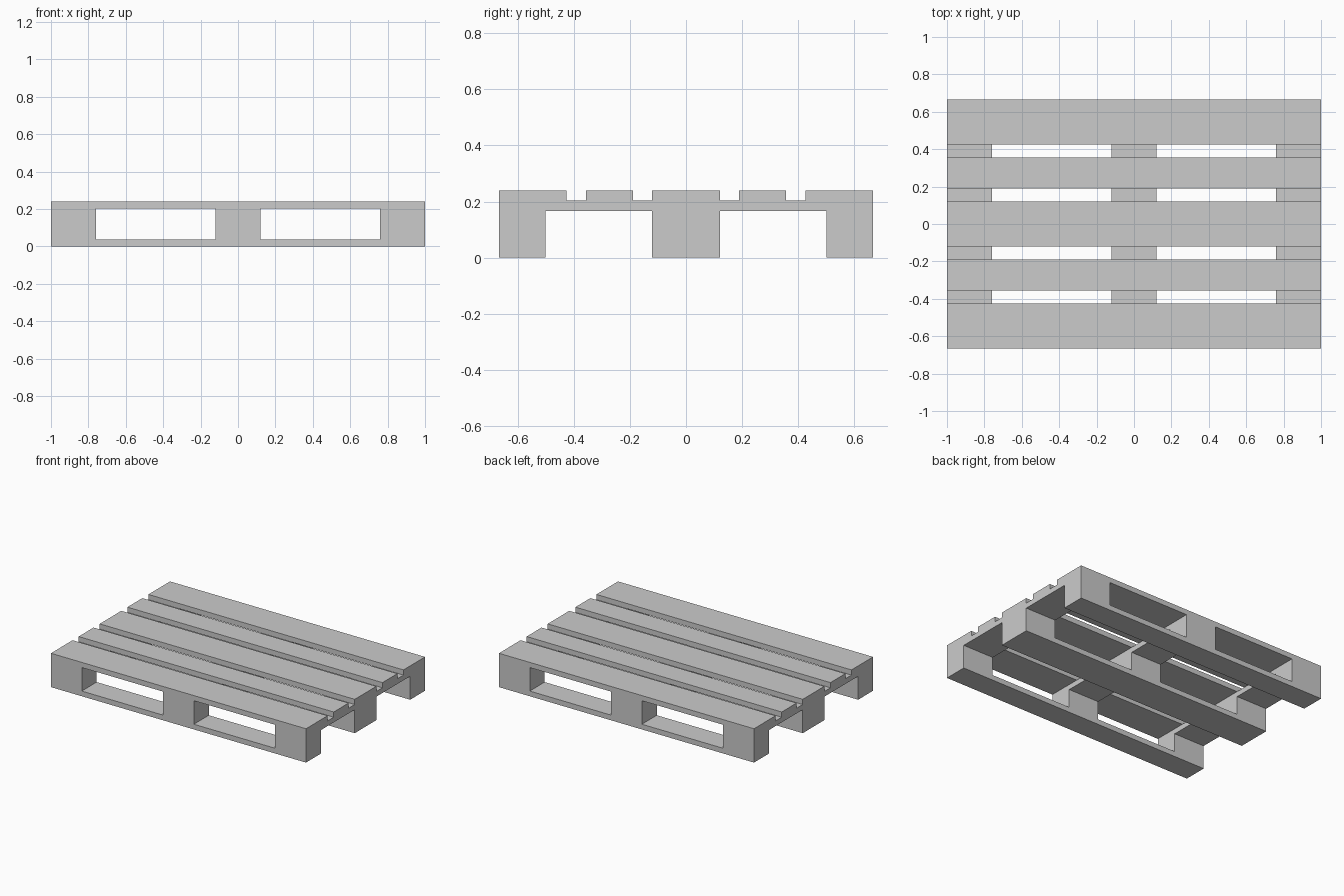
import bpy
import bmesh
from mathutils import Matrix, Vector

if "Cube" in bpy.data.objects:
    bpy.data.objects.remove(bpy.data.objects["Cube"])

LENGTH, WIDTH = 2.0, 1.3333
WIDE, NARROW = 0.2417, 0.1667            # board widths
BOARD = 0.0367                           # board thickness
Z_BLOCK, Z_CROSS, Z_DECK = BOARD, 0.1667, 0.2033


def box(name, x, y, z0, sx, sy, sz):
    """Box centred on x, y with its underside at z0."""
    bm = bmesh.new()
    bmesh.ops.create_cube(bm, size=1, matrix=Matrix.LocRotScale(
        None, None, Vector((sx, sy, sz))))
    mesh = bpy.data.meshes.new(name)
    bm.to_mesh(mesh)
    bm.free()
    obj = bpy.data.objects.new(name, mesh)
    obj.location = (x, y, z0 + sz / 2)
    bpy.context.collection.objects.link(obj)
    return obj


x_end = (LENGTH - WIDE) / 2
y_side = (WIDTH - NARROW) / 2
y_edge = (WIDTH - WIDE) / 2
columns = [("left", -x_end), ("middle", 0), ("right", x_end)]
rows = [("front", -y_side, NARROW), ("centre", 0, WIDE), ("back", y_side, NARROW)]

# Bottom runners with three spacer blocks on each
for row, y, width in rows:
    box(f"{row}_runner", 0, y, 0, LENGTH, width, BOARD)
    for col, x in columns:
        box(f"{row}_{col}_block", x, y, Z_BLOCK, WIDE, width, Z_CROSS - Z_BLOCK)

# Cross boards joining the rows of blocks
for col, x in columns:
    box(f"{col}_cross_board", x, 0, Z_CROSS, WIDE, WIDTH, Z_DECK - Z_CROSS)

# Deck boards: wide at the edges and centre, narrow between
box("centre_deck_board", 0, 0, Z_DECK, LENGTH, WIDE, BOARD)
for side, s in (("front", -1), ("back", 1)):
    box(f"{side}_edge_deck_board", 0, s * y_edge, Z_DECK, LENGTH, WIDE, BOARD)
    box(f"{side}_inner_deck_board", 0, s * y_edge / 2, Z_DECK, LENGTH, NARROW, BOARD)
